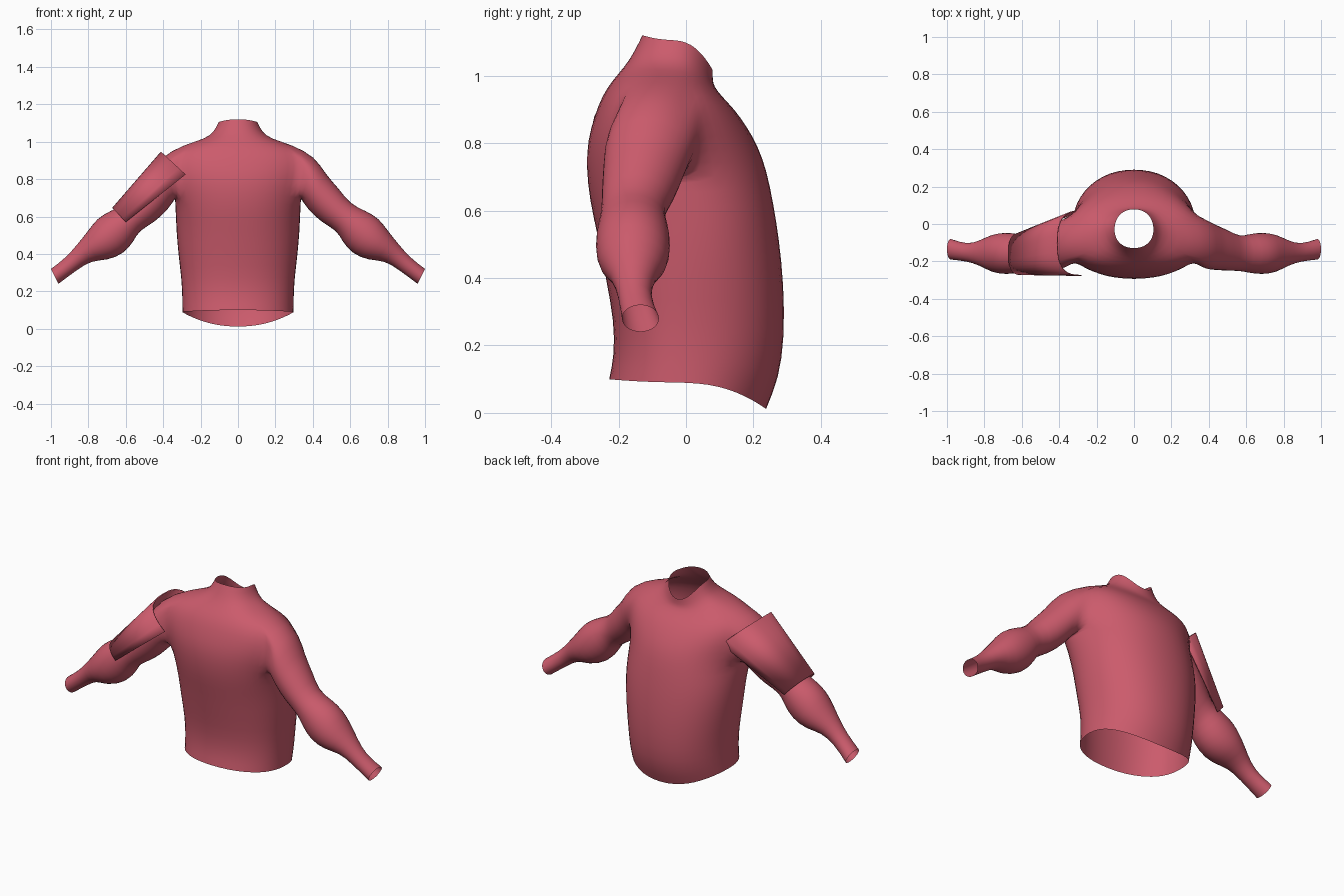
import bpy, bmesh
from math import sin, cos, pi
from mathutils import Vector

cube = bpy.data.objects.get("Cube")
if cube:
    bpy.data.objects.remove(cube)

red = bpy.data.materials.new("Soft red")
red.use_nodes = True
COLOR = (0.6, 0.105, 0.15, 1)
red.diffuse_color = COLOR
red.node_tree.nodes["Principled BSDF"].inputs["Base Color"].default_value = COLOR


def spow(v, p):
    """Signed power, for superellipse cross-sections."""
    return abs(v) ** p * (1 if v >= 0 else -1)


def finish(bm, name):
    bmesh.ops.recalc_face_normals(bm, faces=bm.faces)
    mesh = bpy.data.meshes.new(name)
    bm.to_mesh(mesh)
    bm.free()
    mesh.materials.append(red)
    mesh.shade_smooth()
    obj = bpy.data.objects.new(name, mesh)
    bpy.context.collection.objects.link(obj)
    return obj


# Torso rings, hem to collar: half width, side (y, z), front (y, z), back (y, z)
TORSO = [
    (.30, 0, .09, -.23, .10, .24, .01),
    (.30, 0, .16, -.215, .17, .278, .10),
    (.305, 0, .27, -.215, .27, .295, .22),
    (.322, 0, .40, -.24, .40, .293, .38),
    (.332, 0, .52, -.265, .53, .278, .52),
    (.336, -.03, .62, -.288, .63, .262, .62),
    (.34, -.07, .69, -.298, .73, .242, .72),
    (.36, -.10, .78, -.293, .81, .217, .79),
    (.38, -.10, .87, -.273, .88, .182, .85),
    (.36, -.09, .94, -.25, .94, .145, .90),
    (.29, -.08, .985, -.22, .985, .11, .935),
    (.18, -.05, 1.015, -.18, 1.03, .085, .965),
    (.13, -.03, 1.05, -.155, 1.07, .08, .985),
    (.105, -.03, 1.105, -.13, 1.12, .08, 1.015),
]
COLS = 24
LOW, HIGH, REACH = 6, 10, 2      # rows and columns of the arm opening

# Arm rings, shoulder to wrist: top (x, z), bottom (x, z), front y, back y
ARM = [
    (.415, .92, .335, .70, -.24, .03),
    (.468, .825, .37, .64, -.245, 0),
    (.54, .75, .45, .565, -.25, -.03),
    (.60, .665, .53, .525, -.25, -.07),
    (.685, .63, .555, .47, -.262, -.052),
    (.755, .59, .61, .40, -.27, -.045),
    (.80, .525, .70, .365, -.262, -.052),
    (.86, .45, .785, .365, -.22, -.09),
    (.92, .38, .86, .315, -.20, -.11),
    (1.0, .32, .96, .24, -.19, -.08),
]

bm = bmesh.new()
rings = []
for w, sy, sz, fy, fz, by, bz in TORSO:
    ring = []
    for i in range(COLS):
        a = 2 * pi * i / COLS
        s, c = sin(a), cos(a)
        ey, ez = (by, bz) if s > 0 else (fy, fz)
        ring.append(bm.verts.new((w * spow(c, .92),
                                  sy + (ey - sy) * abs(s) ** .92,
                                  sz + (ez - sz) * s * s)))
    rings.append(ring)


def in_opening(row, col):
    """True where an arm leaves the body."""
    sides = (0, COLS // 2)
    return LOW <= row < HIGH and any((col - s + REACH) % COLS < 2 * REACH for s in sides)


for r in range(len(rings) - 1):
    for i in range(COLS):
        if not in_opening(r, i):
            j = (i + 1) % COLS
            bm.faces.new((rings[r][i], rings[r][j], rings[r + 1][j], rings[r + 1][i]))

# Arms grown out of the openings, ring by ring
for side, middle in ((1, 0), (-1, COLS // 2)):
    def at(row, k):
        return rings[row][(middle + side * k) % COLS]
    loop = [at(HIGH, k) for k in range(0, REACH)]
    loop += [at(r, REACH) for r in range(HIGH, LOW, -1)]
    loop += [at(LOW, k) for k in range(REACH, -REACH, -1)]
    loop += [at(r, -REACH) for r in range(LOW, HIGH)]
    loop += [at(HIGH, k) for k in range(-REACH, 0)]
    n = len(loop)
    for tx, tz, bx, bz, y0, y1 in ARM:
        top, low = Vector((tx, 0, tz)), Vector((bx, 0, bz))
        new = []
        for k in range(n):
            a = 2 * pi * k / n
            p = (top + low) / 2 + (top - low) / 2 * cos(a) * 1.02
            p.y = (y0 + y1) / 2 + (y1 - y0) / 2 * sin(a) * 1.02
            p.x *= side
            new.append(bm.verts.new(p))
        for k in range(n):
            m = (k + 1) % n
            bm.faces.new((loop[k], loop[m], new[m], new[k]))
        loop = new

shirt = finish(bm, "shirt_body")
shirt.modifiers.new("Smooth", "SUBSURF").levels = 1
shirt.modifiers["Smooth"].render_levels = 1

# Curved guard over the right upper arm: crest (x, z), flap edge (x, z), front y, back y
GUARD = [
    (-.41, .945, -.28, .825, -.275, .07),
    (-.67, .645, -.60, .57, -.27, -.05),
]
STEPS = 20
bm = bmesh.new()
rows = []
for cx, cz, fx, fz, y0, y1 in GUARD:
    crest, flap = Vector((cx, 0, cz)), Vector((fx, 0, fz))
    row = []
    for k in range(STEPS + 1):
        a = pi * k / STEPS
        p = flap.lerp(crest, max(sin(a), 0) ** .7)
        p.y = (y0 + y1) / 2 + (y1 - y0) / 2 * spow(cos(a), .7)
        row.append(bm.verts.new(p))
    rows.append(row)
for k in range(STEPS):
    bm.faces.new((rows[0][k], rows[0][k + 1], rows[1][k + 1], rows[1][k]))
guard = finish(bm, "right_arm_guard")
shell = guard.modifiers.new("Thickness", "SOLIDIFY")
shell.thickness = 0.006
shell.offset = 0
shell.use_rim = True
guard.data.set_sharp_from_angle(angle=0.7)
